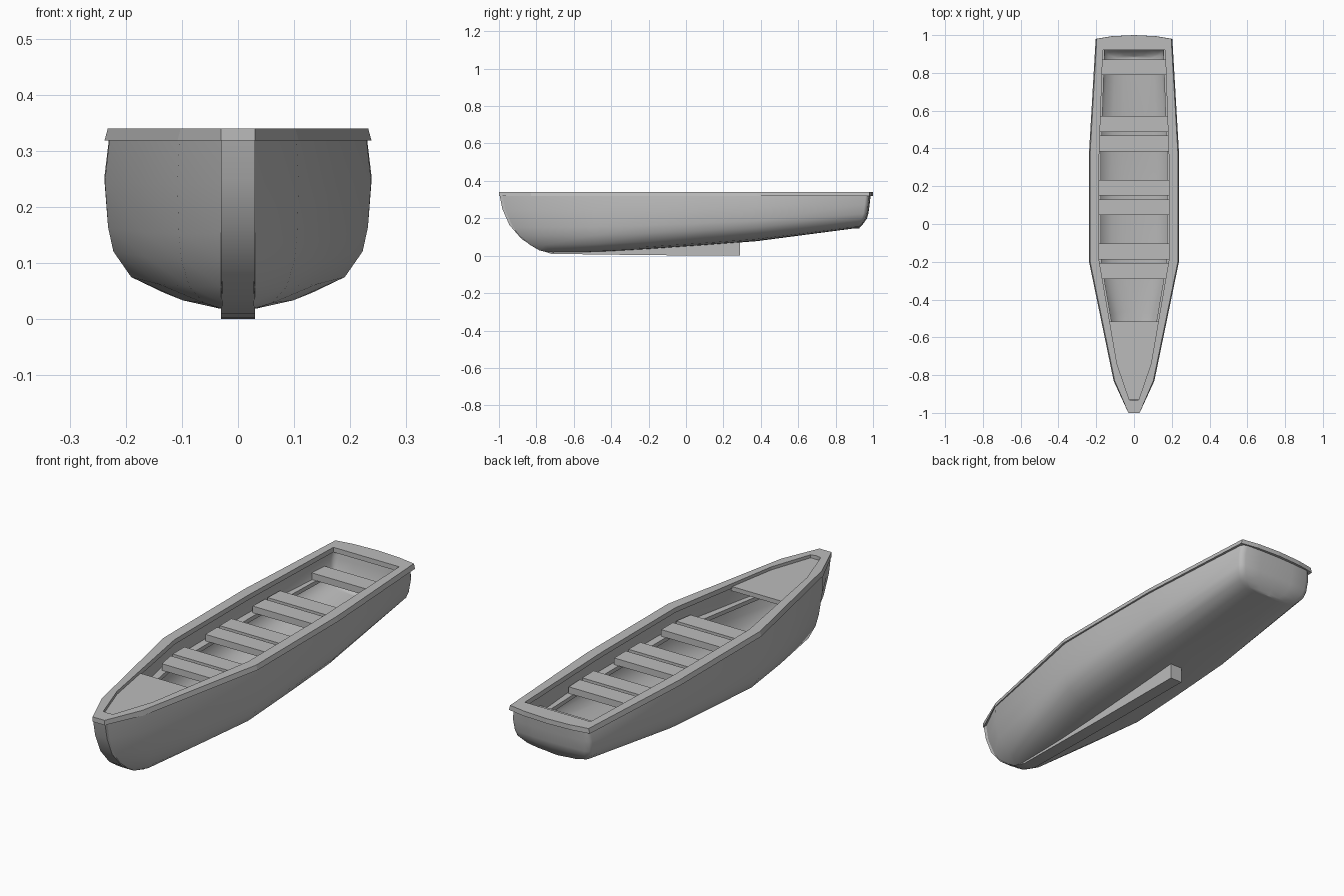
import bpy, bmesh, math
from mathutils import Vector

if "Cube" in bpy.data.objects:
    bpy.data.objects.remove(bpy.data.objects["Cube"], do_unlink=True)

GREY = (0.5, 0.5, 0.5, 1)
mat = bpy.data.materials.new("boat grey")
mat.use_nodes = True
mat.diffuse_color = GREY
bsdf = mat.node_tree.nodes["Principled BSDF"]
bsdf.inputs["Base Color"].default_value = GREY
bsdf.inputs["Roughness"].default_value = 0.8


def loft(name, rows, ring=False, mirror=False, inward=None, smooth=None):
    """Skin rows of points; ring closes each row and caps both ends."""
    bm = bmesh.new()
    grid = [[bm.verts.new(p) for p in row] for row in rows]
    n = len(rows[0])
    for a, b in zip(grid, grid[1:]):
        for i in range(n if ring else n - 1):
            j = (i + 1) % n
            bm.faces.new((a[i], a[j], b[j], b[i]))
    if ring and not mirror:
        bm.faces.new(grid[0])
        bm.faces.new(grid[-1])
    bmesh.ops.remove_doubles(bm, verts=bm.verts, dist=0.0005)
    bmesh.ops.recalc_face_normals(bm, faces=bm.faces)
    if inward is not None:
        # open shells: choose which side faces out
        score = sum(f.normal.dot(f.calc_center_median() - Vector((0, 0, 0.32)))
                    * f.calc_area() for f in bm.faces)
        if (score < 0) != inward:
            bmesh.ops.reverse_faces(bm, faces=bm.faces)
    mesh = bpy.data.meshes.new(name)
    bm.to_mesh(mesh)
    bm.free()
    mesh.materials.append(mat)
    ob = bpy.data.objects.new(name, mesh)
    bpy.context.collection.objects.link(ob)
    if mirror:
        mod = ob.modifiers.new("mirror", 'MIRROR')
        mod.merge_threshold = 0.0005
    if smooth:
        bpy.ops.object.select_all(action='DESELECT')
        ob.select_set(True)
        bpy.context.view_layer.objects.active = ob
        bpy.ops.object.shade_smooth_by_angle(angle=math.radians(smooth))
    return ob


def interp(points, y):
    """Half width of an outline of (x, y) points at y."""
    for (xa, ya), (xb, yb) in zip(points, points[1:]):
        if ya <= y <= yb:
            return xa + (xb - xa) * (y - ya) / (yb - ya)
    return points[-1][0]


# Hull section as (width share, height share), keel to rim
SECTION = [(0, 0), (.3, .012), (.57, .045), (.81, .14),
           (.945, .3), (.985, .45), (1.01, .74), (.975, 1)]
STEM_Y = [-.72, -.75, -.79, -.84, -.9, -.935, -.975, -.99]
STERN_Y = [.9, .9, .905, .92, .94, .948, .955, .96]
# Stations: rim y, half width, bottom z, share of the bow rake
STATIONS = [(-.83, .107, .015, .5), (-.5, .173, .02, .15),
            (-.2, .235, .035, 0), (.1, .236, .056, 0), (.38, .235, .078, 0)]
# Transom rounding: width share and y offset
TRANSOM = [(1, 0), (.96, .013), (.87, .02), (.45, .025), (0, .027)]


def hull_rows(t, stem_shift, stern_shift):
    top = .32 + t * .2

    def height(zb, v):
        return zb + t + (top - zb - t) * v

    rows = [[(min(u * 9, 1) * (.028 if t == 0 else .015), y + stem_shift,
              height(.015, v)) for (u, v), y in zip(SECTION, STEM_Y)]]
    for y, w, zb, rake in STATIONS:
        rows.append([((w - t) * u, y + (sy + .99) * rake, height(zb, v))
                     for (u, v), sy in zip(SECTION, STEM_Y)])
    for share, dy in TRANSOM:
        rows.append([((.197 - t) * u * share, y + dy - stern_shift, height(.146, v))
                     for (u, v), y in zip(SECTION, STERN_Y)])
    return rows


loft("hull_outside", hull_rows(0, .006, 0), mirror=True, inward=False, smooth=60)
loft("hull_inside", hull_rows(.025, .06, .04), mirror=True, inward=True, smooth=40)

# Rim running round the top of the hull
OUTER = [(0, -1), (.03, -1), (.108, -.83), (.238, -.2),
         (.238, .38), (.203, .98), (.12, .994), (0, 1)]
INNER = [(0, -.935), (.025, -.93), (.09, -.74), (.185, -.19),
         (.185, .34), (.165, .92), (.1, .92), (0, .92)]
rim = []
for (xo, yo), (xi, yi) in zip(OUTER, INNER):
    inset = .006 if xo > .05 else 0
    rim.append([(xo, yo, .318), (max(xo - inset, 0), yo, .34),
                (xi, yi, .34), (xi, yi, .318)])
loft("rim", rim, ring=True, mirror=True)

# Stem and keel in one strip
KEEL = [((-1, .339), (-.95, .335)), ((-.982, .25), (-.93, .25)),
        ((-.945, .165), (-.89, .17)), ((-.88, .09), (-.83, .1)),
        ((-.8, .037), (-.77, .06)), ((-.72, .01), (-.7, .035)),
        ((-.2, .003), (-.2, .045)), ((.29, 0), (.29, .08))]
loft("stem_and_keel", [[(-.03, *o), (.03, *o), (.03, *i), (-.03, *i)]
                       for o, i in KEEL], ring=True, smooth=25)

# Bow deck just below the rim
side = INNER[1:-2]
deck = []
for y in (-.93, -.74, -.515):
    x = interp(side, y) + .006
    deck.append([(-x, y, .326), (x, y, .326), (x, y, .306), (-x, y, .306)])
loft("bow_deck", deck, ring=True)

# Ledges that carry the seats
ledge = []
for y in (-.72, -.2, .34, .925):
    x = interp(side, y) - .01
    ledge.append([(x, y, .24), (x + .035, y, .24),
                  (x + .035, y, .222), (x, y, .222)])
left = loft("seat_ledges", ledge, ring=True, mirror=True)

# Seat planks: three pairs and one at the stern
centres = [.83]
for k in range(3):
    centres += [.529 - .337 * k, .426 - .337 * k]
for n, c in enumerate(centres):
    plank = []
    for y in (c - .042, c + .042):
        x = interp(side, y) + .012
        plank.append([(-x, y, .27), (x, y, .27), (x, y, .24), (-x, y, .24)])
    loft(f"seat_plank_{n + 1}", plank, ring=True)
